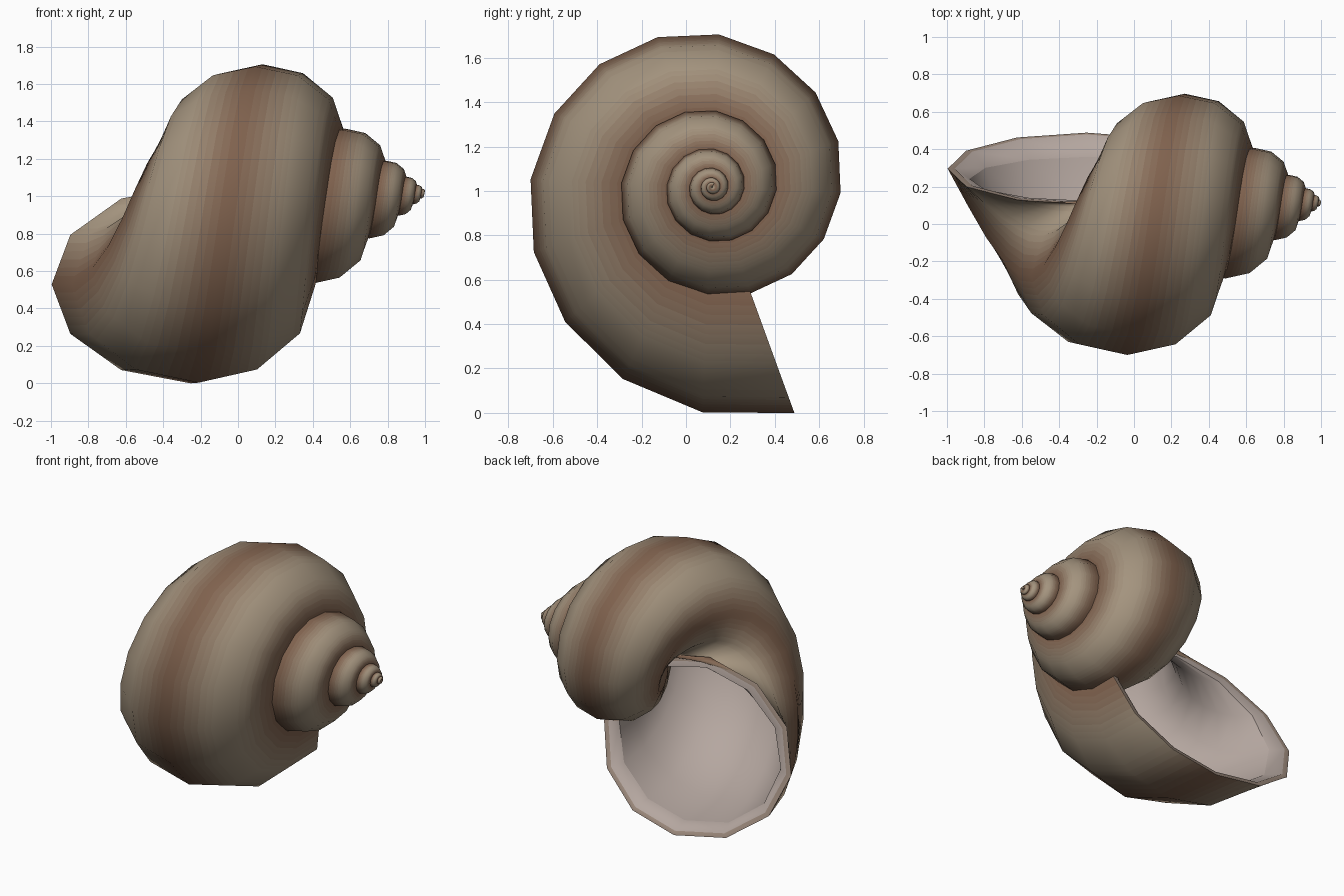
import bpy
from math import sin, cos, pi, radians
from mathutils import Vector

if "Cube" in bpy.data.objects:
    bpy.data.objects.remove(bpy.data.objects["Cube"])

SIDES, SPLIT = 12, 6            # section corners, colour strips per side
END, STEP, RINGS = 290.0, 22.5, 90


def point(deg, phi, s=1.0):
    """Point on the spiral tube; s shrinks the section about its centre."""
    r = 0.692 * 2 ** ((deg - 90) / 360)
    t = max(0.0, (deg - END + 80) / 80) ** 1.3
    flare = 1 + 0.065 * t
    # the mouth flares more on the side away from the tip
    wide = 0.63 * r * (1 + (0.03 if sin(phi) > 0 else 0.16) * t)
    x = 1.014 - 1.282 * r + 0.037 * t + wide * s * sin(phi)
    rho = r * flare * (0.48 + 0.52 * s * cos(phi))
    a = radians(deg)
    return Vector((x, 0.118 + rho * cos(a), 1.017 + rho * sin(a)))


def normal(deg, phi):
    d_t = point(deg + 0.5, phi) - point(deg - 0.5, phi)
    d_p = point(deg, phi + 0.01) - point(deg, phi - 0.01)
    return d_t.cross(d_p).normalized()


def split_ring(corners, split):
    out = []
    for j, c in enumerate(corners):
        n = corners[(j + 1) % len(corners)]
        out += [c.lerp(n, k / split) for k in range(split)]
    return out


def angles():
    return [2 * pi * j / SIDES for j in range(SIDES)]


def loft(name, rings, mats, pick=None, cap_first=False, cap_last=False):
    n = len(rings[0])
    faces = [(i * n + j, (i + 1) * n + j, (i + 1) * n + (j + 1) % n, i * n + (j + 1) % n)
             for i in range(len(rings) - 1) for j in range(n)]
    strips = len(faces)
    if cap_first:
        faces.append(tuple(range(n)))
    if cap_last:
        faces.append(tuple((len(rings) - 1) * n + j for j in reversed(range(n))))
    me = bpy.data.meshes.new(name)
    me.from_pydata([v for r in rings for v in r], [], faces)
    for m in mats:
        me.materials.append(m)
    for i, p in enumerate(me.polygons):
        p.use_smooth = True
        if pick and i < strips:
            p.material_index = pick(i // n, i % n)
    me.update()
    ob = bpy.data.objects.new(name, me)
    bpy.context.collection.objects.link(ob)
    return ob


def material(name, rgb):
    m = bpy.data.materials.new(name)
    m.diffuse_color = (*rgb, 1)
    m.use_nodes = True
    m.node_tree.nodes["Principled BSDF"].inputs["Base Color"].default_value = m.diffuse_color
    return m


# Shell colours: a ramp from pale tan to brown
LEVELS = 10
pale, brown = Vector((0.37, 0.295, 0.21)), Vector((0.215, 0.122, 0.076))
ramp = [material(f"shell_tone_{i}", pale.lerp(brown, i / (LEVELS - 1))) for i in range(LEVELS)]


def band(i, j):
    phi = 2 * pi * (j + 0.5) / (SIDES * SPLIT)
    return round((0.5 + 0.5 * cos(4 * phi)) ** 1.3 * (LEVELS - 1))


# Coiled outer shell with spiral bands
degs = [END - STEP * i for i in range(RINGS, -1, -1)]
rings = [split_ring([point(d, a) for a in angles()], SPLIT) for d in degs]
shell = loft("coiled_shell", rings, ramp, band, cap_first=True)
norms = [v.normalized() for d in degs
         for v in split_ring([normal(d, a) for a in angles()], SPLIT)]
shell.data.normals_split_custom_set_from_vertices(norms)

# Lip around the opening: tan edge, then a pale bevel
inner_mat = material("inner_pale", (0.46, 0.385, 0.35))
lip_rings = [[point(d, a, s) for a in angles()]
             for d, s in ((END, 1.0), (END, 0.95), (END - 6, 0.88))]
loft("opening_lip", lip_rings,
     [material("lip_tan", (0.33, 0.25, 0.20)), inner_mat], lambda i, j: i)

# Pale inner wall running back into the last whorl
inner = [[point(END - 6 - STEP * i * 0.8, a, 0.88 - 0.004 * i) for a in angles()]
         for i in range(13)]
loft("inner_wall", inner, [inner_mat], cap_last=True)
